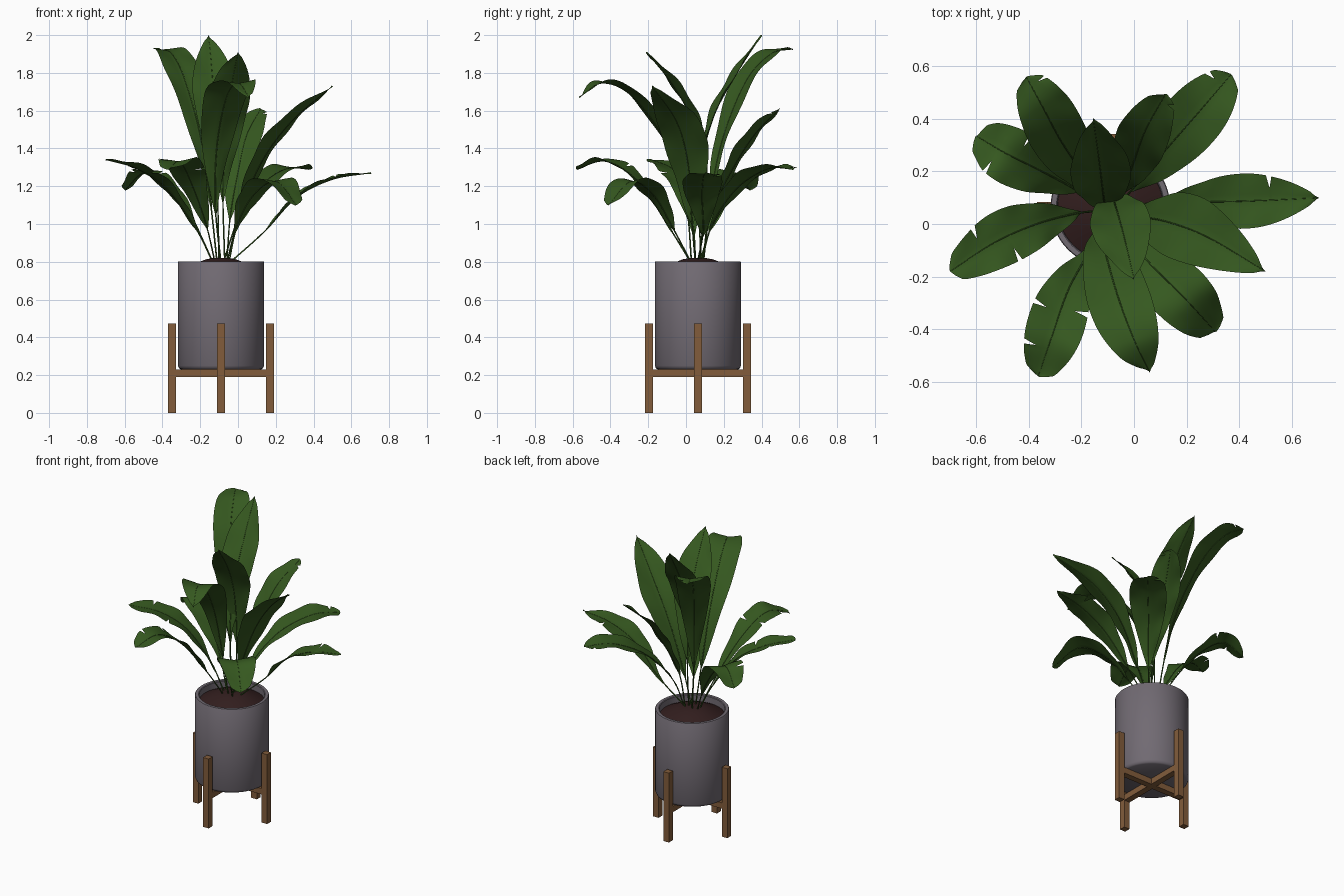
import bpy, bmesh, math
from mathutils import Vector

if "Cube" in bpy.data.objects:
    bpy.data.objects.remove(bpy.data.objects["Cube"])

CX, CY = -0.09, 0.063          # pot axis


def material(name, rgb):
    m = bpy.data.materials.new(name)
    m.diffuse_color = (*rgb, 1)
    m.use_nodes = True
    m.node_tree.nodes["Principled BSDF"].inputs["Base Color"].default_value = m.diffuse_color
    return m


LEAF = material("leaf green", (0.036, 0.098, 0.014))
POT = material("grey ceramic", (0.165, 0.145, 0.17))
SOIL = material("brown soil", (0.032, 0.013, 0.013))
WOOD = material("wood", (0.225, 0.108, 0.044))


def make_object(name, bm, mat, smooth=True):
    me = bpy.data.meshes.new(name)
    bm.to_mesh(me)
    bm.free()
    me.materials.append(mat)
    ob = bpy.data.objects.new(name, me)
    bpy.context.collection.objects.link(ob)
    if smooth:
        bpy.ops.object.select_all(action='DESELECT')
        ob.select_set(True)
        bpy.context.view_layer.objects.active = ob
        bpy.ops.object.shade_smooth_by_angle(angle=math.radians(40))
    return ob


def lathe(name, profile, mat, steps=64):
    bm = bmesh.new()
    vs = [bm.verts.new((CX + r, CY, z)) for r, z in profile]
    es = [bm.edges.new(p) for p in zip(vs, vs[1:])]
    bmesh.ops.spin(bm, geom=vs + es, cent=(CX, CY, 0), axis=(0, 0, 1),
                   angle=math.tau, steps=steps, use_duplicate=False)
    bmesh.ops.remove_doubles(bm, verts=bm.verts, dist=1e-5)
    bmesh.ops.recalc_face_normals(bm, faces=bm.faces)
    return make_object(name, bm, mat)


def box(name, lo, hi, mat):
    bm = bmesh.new()
    bmesh.ops.create_cube(bm, size=1)
    for v in bm.verts:
        v.co = [a + (c + 0.5) * (b - a) for a, b, c in zip(lo, hi, v.co)]
    return make_object(name, bm, mat, smooth=False)


# Pot with a hollow rim, and the soil mound
lathe("pot", [(0, 0.23), (0.212, 0.23), (0.222, 0.236), (0.228, 0.25),
              (0.228, 0.798), (0.225, 0.802), (0.206, 0.802), (0.202, 0.798),
              (0.200, 0.73), (0, 0.73)], POT)
soil = lathe("soil", [(0.201, 0.757), (0.165, 0.775), (0.12, 0.797),
                      (0.08, 0.813), (0.04, 0.82), (0, 0.821)], SOIL)
if soil.data.polygons[0].normal.z < 0:
    soil.data.flip_normals()

# Stand: four legs and crossing bars
H = 0.021
for name, dx, dy in (("right", 1, 0), ("left", -1, 0), ("back", 0, 1), ("front", 0, -1)):
    x, y = CX + 0.259 * dx, CY + 0.259 * dy
    box(name + "_leg", (x - H, y - H, 0), (x + H, y + H, 0.472), WOOD)
box("long_crossbar", (CX - 0.238, CY - H, 0.19), (CX + 0.238, CY + H, 0.23), WOOD)
for name, a, b in (("front", -0.238, -H), ("back", H, 0.238)):
    box(name + "_crossbar", (CX - H, CY + a, 0.19), (CX + H, CY + b, 0.23), WOOD)


def spline(pts, n):
    """Smooth path through pts, n samples per span."""
    p = [Vector(q) for q in pts]
    p = [2 * p[0] - p[1]] + p + [2 * p[-1] - p[-2]]
    out = []
    for a, b, c, d in zip(p, p[1:], p[2:], p[3:]):
        for i in range(n):
            t = i / n
            out.append(0.5 * (2 * b + (c - a) * t + (2 * a - 5 * b + 4 * c - d) * t * t
                              + (3 * b - a - 3 * c + d) * t ** 3))
    return out + [p[-2]]


def leaf(name, half_width, tears, blunt, *pts):
    """Points: stem base, blade start, ... tip. Tears: (position, side)."""
    n = 20
    path = spline(pts, n)
    # stem tube continuing as the thin midrib
    cu = bpy.data.curves.new(name + "_stem", 'CURVE')
    cu.dimensions = '3D'
    cu.bevel_depth = 0.0045
    cu.bevel_resolution = 1
    sp = cu.splines.new('POLY')
    sp.points.add(len(path) - 1)
    for i, (pt, co) in enumerate(zip(sp.points, path)):
        pt.co = (*co, 1)
        pt.radius = 1 - 0.75 * i / (len(path) - 1)
    cu.materials.append(LEAF)
    bpy.context.collection.objects.link(bpy.data.objects.new(name + "_stem", cu))
    # blade
    blade = path[n - 4:]
    d = blade[-1] - blade[0]
    side = Vector((d.y, -d.x, 0)).normalized()
    last = len(blade) - 1
    torn = {(round(t * last), s) for t, s in tears}
    bm = bmesh.new()
    rows = []
    for i, co in enumerate(blade):
        t = i / last
        tan = blade[min(i + 1, last)] - blade[max(i - 1, 0)]
        nor = side.cross(tan).normalized()
        reach = 0.9 if blunt else 1
        w = half_width * max(math.sin(math.pi * reach * t ** 1.22), 0.004) ** 0.85
        w *= min(1, math.sqrt((1 - t) * 20 + 0.01))
        row = []
        for j in range(-4, 5):
            u = j / 4
            k = 0.5 if (i, (u > 0) - (u < 0)) in torn else 1
            lift = 0.16 * abs(u) * w + 0.005 * u * u * math.sin(22 * t + 2 * u)
            row.append(bm.verts.new(co + side * (u * w * k) + nor * lift * k))
        rows.append(row)
    for a, b in zip(rows, rows[1:]):
        for j in range(8):
            bm.faces.new((a[j], a[j + 1], b[j + 1], b[j]))
    make_object(name + "_blade", bm, LEAF)


# Low spreading leaves
leaf("right_leaf", 0.105, [(0.72, -1)], False, (-0.05, 0.06, 0.79), (0.14, 0.09, 0.96),
     (0.31, 0.085, 1.14), (0.50, 0.09, 1.235), (0.705, 0.10, 1.27))
leaf("front_right_leaf", 0.115, [], True, (-0.06, 0.03, 0.79), (-0.01, -0.07, 0.98),
     (0.08, -0.17, 1.15), (0.2, -0.29, 1.225), (0.31, -0.41, 1.10))
leaf("front_left_leaf", 0.11, [(0.55, 1), (0.5, -1), (0.8, 1)], True, (-0.12, 0.03, 0.79),
     (-0.17, -0.1, 1.0), (-0.25, -0.25, 1.22), (-0.31, -0.42, 1.33), (-0.365, -0.58, 1.29))
leaf("left_leaf", 0.105, [(0.78, 1), (0.6, -1)], True, (-0.13, 0.05, 0.79), (-0.22, 0.04, 0.97),
     (-0.37, 0.0, 1.18), (-0.53, -0.07, 1.29), (-0.70, -0.18, 1.34))
leaf("back_left_leaf", 0.11, [(0.6, 1), (0.75, -1)], True, (-0.13, 0.07, 0.79),
     (-0.22, 0.13, 0.98), (-0.35, 0.20, 1.17), (-0.49, 0.27, 1.27), (-0.60, 0.335, 1.18))
leaf("back_right_leaf", 0.115, [(0.9, -1)], True, (-0.05, 0.08, 0.79), (0.0, 0.14, 1.0),
     (0.11, 0.27, 1.19), (0.25, 0.43, 1.29), (0.37, 0.57, 1.29))

# Tall upright leaves
leaf("tall_right_leaf", 0.13, [], False, (-0.08, 0.05, 0.79), (0.0, 0.03, 1.03),
     (0.12, 0.01, 1.32), (0.28, -0.05, 1.54), (0.5, -0.18, 1.73))
leaf("tall_front_leaf", 0.12, [], False, (-0.09, 0.03, 0.79), (-0.12, 0.0, 1.1),
     (-0.11, -0.1, 1.42), (-0.06, -0.28, 1.67), (0.0, -0.44, 1.745), (0.06, -0.565, 1.67))
leaf("upright_front_leaf", 0.115, [], False, (-0.07, 0.07, 0.79), (-0.08, 0.1, 1.18),
     (-0.065, 0.05, 1.5), (-0.035, -0.06, 1.72), (0.0, -0.21, 1.91))
leaf("tall_back_left_leaf", 0.11, [(0.93, 1)], True, (-0.11, 0.09, 0.79), (-0.15, 0.13, 1.15),
     (-0.2, 0.2, 1.47), (-0.28, 0.32, 1.76), (-0.35, 0.45, 1.90), (-0.41, 0.56, 1.925))
leaf("upright_back_leaf", 0.115, [], False, (-0.1, 0.08, 0.79), (-0.11, 0.07, 1.23),
     (-0.12, 0.14, 1.55), (-0.135, 0.26, 1.78), (-0.155, 0.40, 2.0))
leaf("tall_back_right_leaf", 0.1, [(0.93, 1)], True, (-0.06, 0.09, 0.79), (-0.04, 0.13, 1.05),
     (0.0, 0.24, 1.28), (0.045, 0.36, 1.47), (0.12, 0.495, 1.61))
